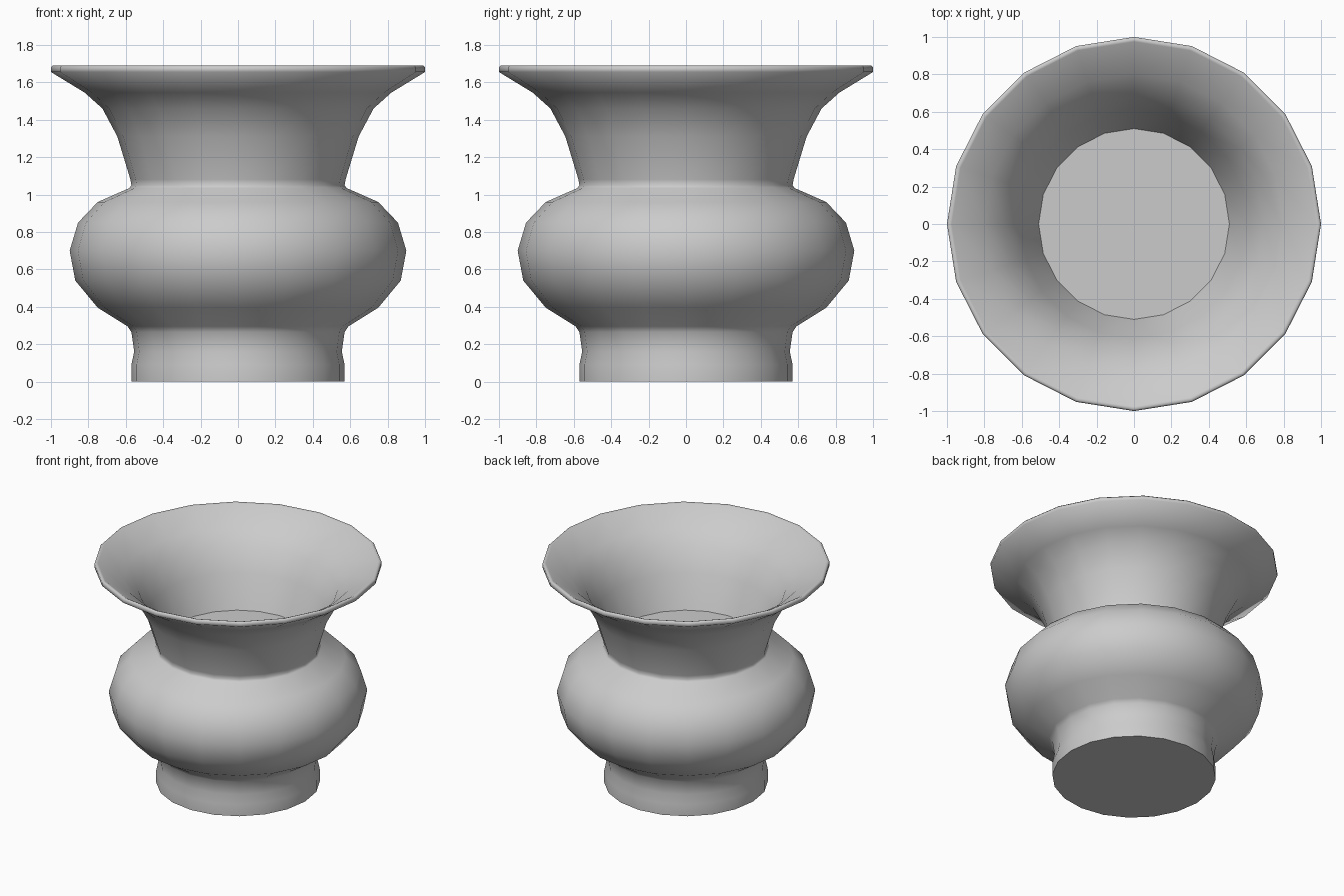
import bpy, bmesh, math

if "Cube" in bpy.data.objects:
    bpy.data.objects.remove(bpy.data.objects["Cube"])

SIDES = 20

# Outer profile from foot to lip, as (radius, height)
OUTER = [(0.57, 0.0), (0.57, 0.09), (0.555, 0.16), (0.57, 0.265), (0.59, 0.295),
         (0.75, 0.395), (0.87, 0.54), (0.90, 0.70), (0.855, 0.85), (0.75, 0.96),
         (0.58, 1.035), (0.57, 1.05), (0.575, 1.08), (0.645, 1.31), (0.725, 1.46),
         (0.82, 1.545), (1.0, 1.655)]
# Rolled lip and inner flare down to the closed neck floor
INNER = [(1.0, 1.68), (0.99, 1.69), (0.975, 1.685), (0.80, 1.575), (0.695, 1.475),
         (0.61, 1.32), (0.51, 1.08)]


def lathe(name, profile):
    """Revolve a profile around z and cap both ends."""
    bm = bmesh.new()
    rings = []
    for r, z in profile:
        rings.append([bm.verts.new((r * math.cos(2 * math.pi * i / SIDES),
                                    r * math.sin(2 * math.pi * i / SIDES), z))
                      for i in range(SIDES)])
    for a, b in zip(rings, rings[1:]):
        for i in range(SIDES):
            j = (i + 1) % SIDES
            bm.faces.new((a[i], a[j], b[j], b[i])).smooth = True
    # Flat foot underside and flat inner floor, with sharp borders
    for ring in (rings[0][::-1], rings[-1]):
        cap = bm.faces.new(ring)
        for e in cap.edges:
            e.smooth = False
    mesh = bpy.data.meshes.new(name)
    bm.to_mesh(mesh)
    bm.free()
    obj = bpy.data.objects.new(name, mesh)
    bpy.context.collection.objects.link(obj)
    return obj


# Flared vase with round belly, foot and open mouth
lathe("flared_vase", OUTER + INNER)
